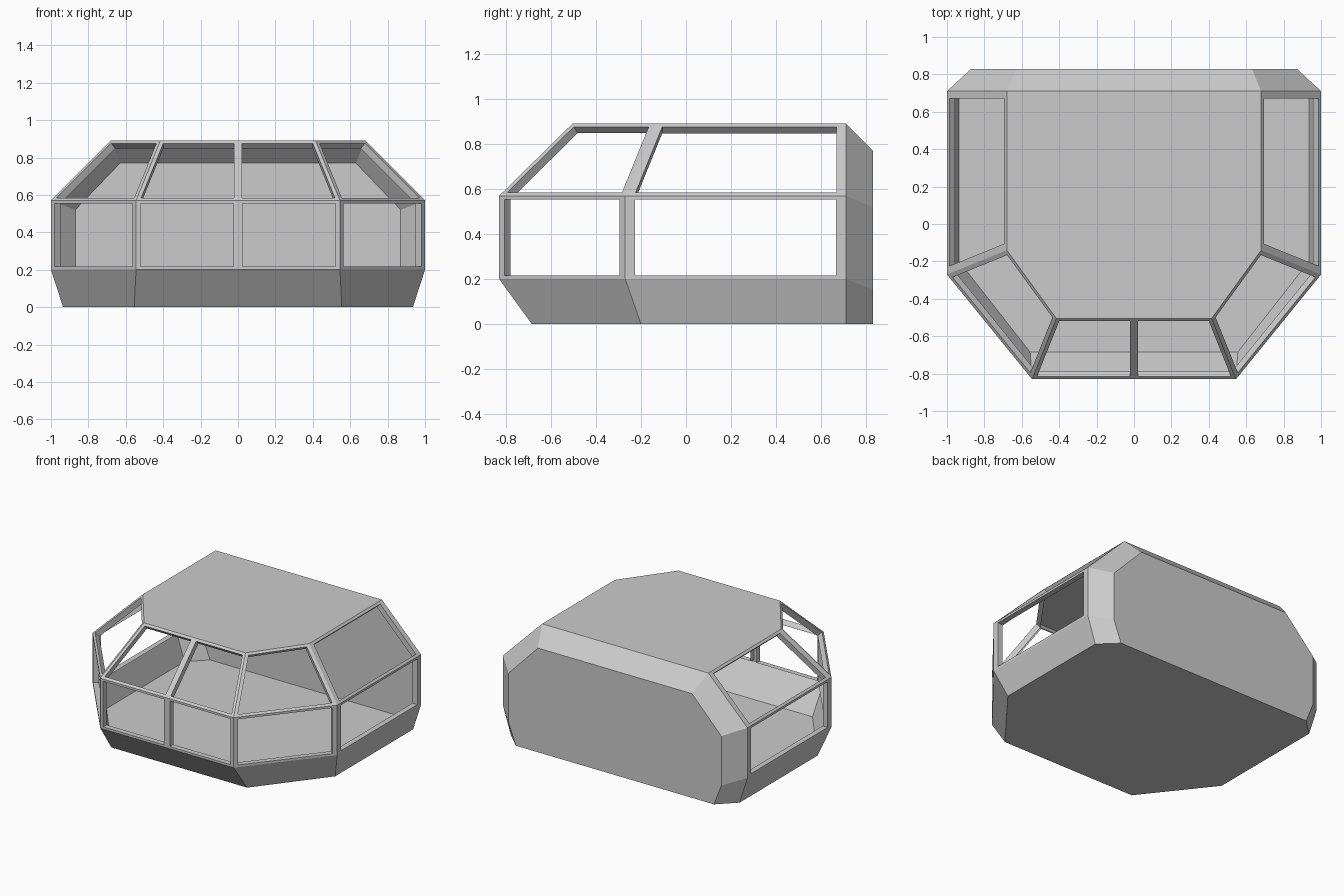
import bpy
from mathutils import Vector

if "Cube" in bpy.data.objects:
    bpy.data.objects.remove(bpy.data.objects["Cube"])

# Right-half outlines, front centre -> front corner -> side -> rear -> rear centre
BASE = [(0, -.685, 0), (.555, -.685, 0), (.935, -.20, 0), (.935, .71, 0), (.81, .83, 0), (0, .83, 0)]
SILL = [(0, -.83, .2), (.545, -.83, .2), (1, -.27, .2), (1, .71, .2), (.87, .83, .155), (0, .83, .155)]
BELT = [(0, -.83, .57), (.545, -.83, .57), (1, -.27, .57), (1, .71, .57), (.87, .83, .52), (0, .83, .52)]
ROOF = [(0, -.505, .89), (.415, -.505, .89), (.68, -.14, .89), (.68, .71, .89), (.63, .83, .77), (0, .83, .77)]
WINDOW_SCALE = .912
RIM_DEPTH = .04


def panels(low, high, indices):
    return [[Vector(p) for p in (low[i], low[i + 1], high[i + 1], high[i])] for i in indices]


def framed(quad):
    """Flat border around a window opening plus a rim going inward."""
    centre = sum(quad, Vector()) / 4
    normal = (quad[1] - quad[0]).cross(quad[3] - quad[0]).normalized()
    hole = [centre + (p - centre) * WINDOW_SCALE for p in quad]
    inner = [p - normal * RIM_DEPTH for p in hole]
    faces = []
    for a, b in ((quad, hole), (hole, inner)):
        faces += [[a[i], a[(i + 1) % 4], b[(i + 1) % 4], b[i]] for i in range(4)]
    return faces


def build(name, faces):
    verts, index, polys = [], {}, []
    for face in faces:
        poly = []
        for p in face:
            key = tuple(round(c, 5) for c in p)
            if key not in index:
                index[key] = len(verts)
                verts.append(key)
            poly.append(index[key])
        polys.append(poly)
    mesh = bpy.data.meshes.new(name)
    mesh.from_pydata(verts, [], polys)
    obj = bpy.data.objects.new(name, mesh)
    bpy.context.collection.objects.link(obj)
    mirror = obj.modifiers.new("mirror", 'MIRROR')
    mirror.use_clip = True
    return obj


# Sloped lower hull and the solid rear wall with its chamfers
build("lower_hull", panels(BASE, SILL, range(5)))
build("rear_wall", panels(SILL, BELT, (3, 4)) + panels(BELT, ROOF, (3, 4)))

# Floor and roof, with the roof's rear chamfer
build("floor", [BASE[::-1]])
build("roof", [ROOF[:4] + [(0, .71, .89)],
               [ROOF[3], ROOF[4], ROOF[5], (0, .71, .89)]])

# Window frames: upright lower row and slanted upper row
for name, low, high in (("lower_window_frame", SILL, BELT), ("upper_window_frame", BELT, ROOF)):
    build(name, [f for q in panels(low, high, (0, 1, 2)) for f in framed(q)])
